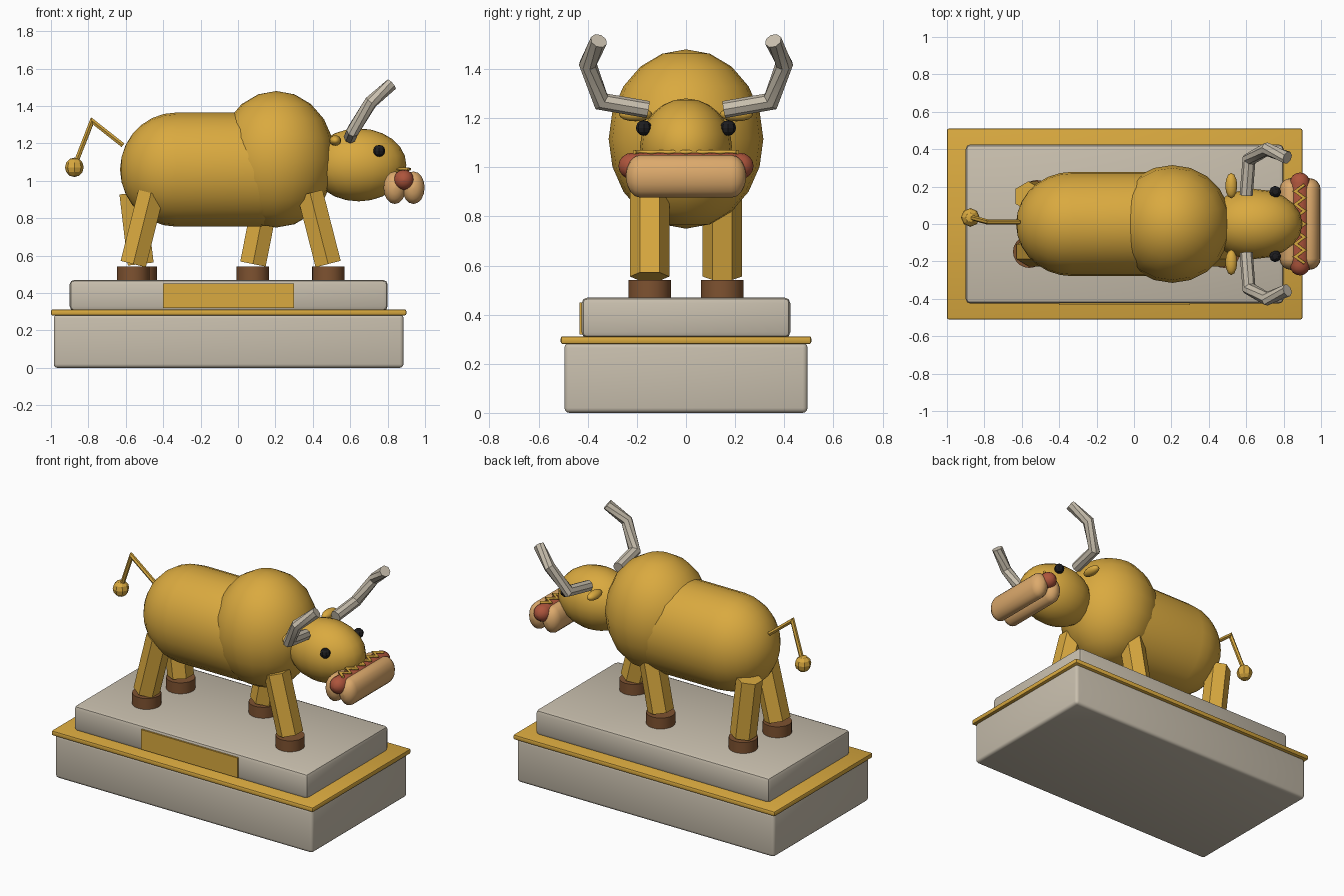
import bpy, bmesh, math
from mathutils import Vector

if "Cube" in bpy.data.objects:
    bpy.data.objects.remove(bpy.data.objects["Cube"])


def material(name, rgb):
    m = bpy.data.materials.new(name)
    m.diffuse_color = (*rgb, 1)
    m.use_nodes = True
    m.node_tree.nodes["Principled BSDF"].inputs["Base Color"].default_value = m.diffuse_color
    return m


STONE = material("stone", (0.58, 0.52, 0.42))
GOLD = material("gold", (0.70, 0.40, 0.05))
BROWN = material("hoof_brown", (0.21, 0.085, 0.03))
BUN = material("bun_tan", (0.72, 0.40, 0.15))
RED = material("sausage_red", (0.42, 0.09, 0.045))
BLACK = material("eye_black", (0.012, 0.012, 0.014))


def finish(name, bm, mat, angle=35):
    bmesh.ops.recalc_face_normals(bm, faces=bm.faces[:])
    mesh = bpy.data.meshes.new(name)
    bm.to_mesh(mesh)
    bm.free()
    mesh.materials.append(mat)
    mesh.shade_smooth()
    mesh.set_sharp_from_angle(angle=math.radians(angle))
    ob = bpy.data.objects.new(name, mesh)
    bpy.context.collection.objects.link(ob)
    return ob


def box(name, lo, hi, mat, bevel=0.0, segments=2):
    bm = bmesh.new()
    bmesh.ops.create_cube(bm, size=1)
    for v in bm.verts:
        v.co = Vector(((lo[i] + hi[i]) / 2 + v.co[i] * (hi[i] - lo[i])) for i in range(3))
    if bevel:
        bmesh.ops.bevel(bm, geom=bm.edges[:], offset=bevel, segments=segments,
                        profile=0.5, affect='EDGES')
    return finish(name, bm, mat)


def ellipsoid(name, loc, radii, mat, segs=16, rings=8, angle=40):
    bm = bmesh.new()
    bmesh.ops.create_uvsphere(bm, u_segments=segs, v_segments=rings, radius=1)
    for v in bm.verts:
        v.co = Vector(loc[i] + v.co[i] * radii[i] for i in range(3))
    return finish(name, bm, mat, angle)


def tube(name, pts, radii, sides, mat, ref=(0, 1, 0), angle=35):
    """Loft mitred rings along a path; the first ring corner points towards ref."""
    pts = [Vector(p) for p in pts]
    if not isinstance(radii, list):
        radii = [radii] * len(pts)
    bm = bmesh.new()
    rings = []
    for i, p in enumerate(pts):
        d = (pts[max(i, 1)] - pts[max(i, 1) - 1]).normalized()
        j = min(i, len(pts) - 2)
        n = (d + (pts[j + 1] - pts[j]).normalized()).normalized()
        r = Vector(ref)
        u = (r - d * r.dot(d)).normalized()
        w = d.cross(u)
        ring = []
        for k in range(sides):
            a = 2 * math.pi * k / sides
            o = (u * math.cos(a) + w * math.sin(a)) * radii[i]
            ring.append(bm.verts.new(p + o - d * (o.dot(n) / d.dot(n))))
        rings.append(ring)
    for a, b in zip(rings, rings[1:]):
        for k in range(sides):
            m = (k + 1) % sides
            bm.faces.new((a[k], a[m], b[m], b[k]))
    bm.faces.new(rings[0])
    bm.faces.new(rings[-1])
    return finish(name, bm, mat, angle)


def capsule(name, axis, half, radius, cap, mat, loc, scale, sides=20, steps=6, ref=(0, 0, 1)):
    """Round-ended bar along an axis, with ends of depth cap."""
    prof = []
    for i in range(steps + 1):
        a = math.pi / 2 * i / steps
        prof.append((-half + cap - cap * math.cos(a), radius * max(math.sin(a), 0.02)))
    prof += [(-t, r) for t, r in reversed(prof)]
    ax = Vector(axis)
    ob = tube(name, [ax * t for t, _ in prof], [r for _, r in prof], sides, mat, ref, 40)
    for v in ob.data.vertices:
        v.co = Vector(loc[i] + v.co[i] * scale[i] for i in range(3))
    return ob


# Stepped plinth with a gold rim and a blank plaque
box("plinth_base", (-0.985, -0.495, 0), (0.885, 0.495, 0.285), STONE, 0.02, 3)
box("plinth_rim", (-1.0, -0.51, 0.28), (0.9, 0.51, 0.312), GOLD, 0.009)
box("plinth_top", (-0.9, -0.425, 0.305), (0.8, 0.425, 0.47), STONE, 0.024)
box("plaque", (-0.4, -0.434, 0.32), (0.3, -0.415, 0.45), GOLD)

# Body, shoulder hump and head
capsule("body", (1, 0, 0), 0.52, 0.305, 0.3, GOLD, (-0.11, 0, 1.06), (1, 0.915, 1),
        24, 7, (0, 1, 0))
ellipsoid("shoulder_hump", (0.205, 0, 1.115), (0.315, 0.315, 0.365), GOLD, 20, 10)
ellipsoid("head", (0.645, 0, 1.085), (0.255, 0.187, 0.195), GOLD, 20, 12)

# Legs and hooves: (top x, bottom x, y)
legs = {"front_right": (0.385, 0.482, -0.148), "front_left": (0.155, 0.08, 0.148),
        "rear_right": (-0.465, -0.56, -0.148), "rear_left": (-0.565, -0.52, 0.148)}
for name, (xt, xb, y) in legs.items():
    tube(name + "_leg", [(xt, y, 0.935), (xb, y, 0.555)], 0.08, 6, GOLD)
    tube(name + "_hoof", [(xb, y, 0.465), (xb, y, 0.542)], 0.087, 20, BROWN)

# Paired horns, ears and eyes
for side, s in (("left", 1), ("right", -1)):
    horn = [(0.60, 0.155, 1.235), (0.615, 0.345, 1.268), (0.71, 0.40, 1.42), (0.82, 0.355, 1.515)]
    tube(side + "_horn", [(x, s * y, z) for x, y, z in horn], 0.035, 8, STONE, (1, 0, 0))
    ellipsoid(side + "_ear", (0.52, s * 0.205, 1.215), (0.032, 0.068, 0.028), GOLD, 12, 8, 60)
    ellipsoid(side + "_eye", (0.755, s * 0.172, 1.16), (0.032, 0.032, 0.032), BLACK, 8, 6, 20)

# Bent tail with a tuft
tube("tail", [(-0.615, 0.01, 1.19), (-0.78, 0.01, 1.32), (-0.87, 0.035, 1.09)], 0.014, 6, GOLD)
ellipsoid("tail_tuft", (-0.875, 0.035, 1.072), (0.05, 0.05, 0.052), GOLD, 8, 6, 20)

# Hot dog held in the mouth: two bun halves, sausage and zigzag sauce
for name, x in (("bun_front", 0.938), ("bun_back", 0.838)):
    capsule(name, (0, 1, 0), 0.245, 0.06, 0.06, BUN, (x, 0, 0.963), (1, 1, 1.45), 16, 4)
capsule("sausage", (0, 1, 0), 0.275, 0.054, 0.055, RED, (0.887, 0, 1.005), (1, 1, 1), 16, 4)
sauce = [(0.887 + 0.025 * (-1) ** i, -0.21 + 0.035 * i, 1.062) for i in range(13)]
tube("sauce", sauce, 0.009, 6, GOLD, (0, 0, 1), 70)
